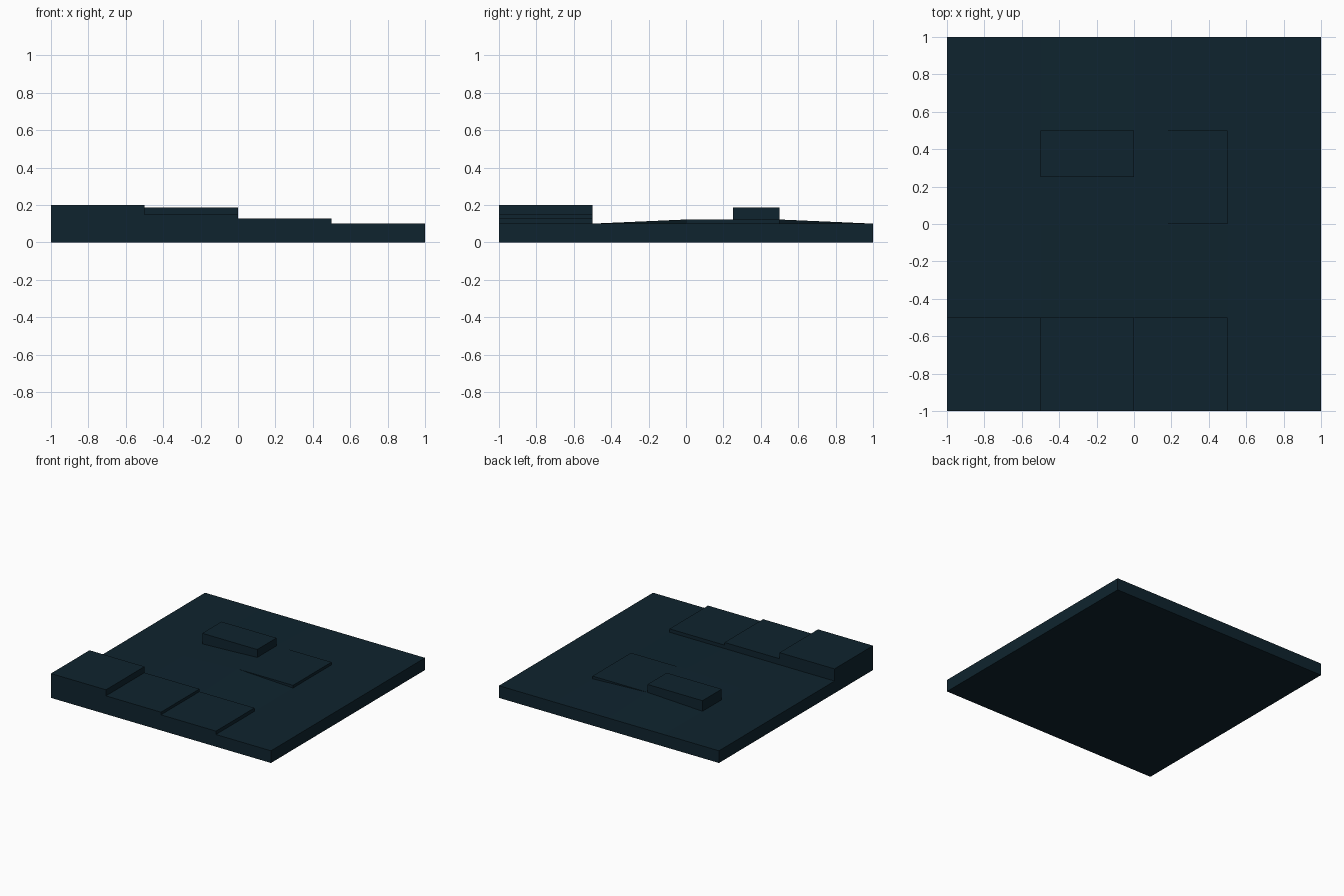
import bpy, bmesh

if "Cube" in bpy.data.objects:
    bpy.data.objects.remove(bpy.data.objects["Cube"])

# one dark slate colour for everything
slate = bpy.data.materials.new("dark slate blue")
slate.diffuse_color = (0.0046, 0.0174, 0.0275, 1)
slate.use_nodes = True
slate.node_tree.nodes["Principled BSDF"].inputs["Base Color"].default_value = slate.diffuse_color

BASE, HILL, CELL = 0.10, 0.122, 0.5
STEPS = {0: 0.20, 1: 0.15, 2: 0.128}      # front row terraces by column
RIDGE = {(2, 2), (2, 3)}                  # raised ground corners


def corner_height(i, j, ci, cj):
    """Height of grid corner (ci, cj) as seen by cell (i, j)."""
    if not (0 <= i < 4 and 0 <= j < 4):
        return 0.0
    if j == 0:
        return STEPS.get(i, BASE)
    if (i, j) == (2, 2):                  # flat raised tile
        return HILL
    return HILL if (ci, cj) in RIDGE else BASE


def add_face(bm, pts):
    unique = []
    for p in pts:
        if p not in unique:
            unique.append(p)
    if len(unique) > 2:
        bm.faces.new([bm.verts.new(p) for p in unique])


def finish(bm, name):
    bmesh.ops.remove_doubles(bm, verts=bm.verts, dist=1e-5)
    bmesh.ops.recalc_face_normals(bm, faces=bm.faces)
    mesh = bpy.data.meshes.new(name)
    bm.to_mesh(mesh)
    bm.free()
    mesh.materials.append(slate)
    ob = bpy.data.objects.new(name, mesh)
    bpy.context.collection.objects.link(ob)
    return ob


def point(ci, cj, z):
    return (-1 + ci * CELL, -1 + cj * CELL, z)


# ground: cell tops, walls where a neighbour is lower, and underside
bm = bmesh.new()
for i in range(4):
    for j in range(4):
        ring = [(i, j), (i + 1, j), (i + 1, j + 1), (i, j + 1)]
        sides = [(i, j - 1), (i + 1, j), (i, j + 1), (i - 1, j)]
        add_face(bm, [point(*c, corner_height(i, j, *c)) for c in ring])
        add_face(bm, [point(*c, 0.0) for c in reversed(ring)])
        for k, (ni, nj) in enumerate(sides):
            a, b = ring[k], ring[(k + 1) % 4]
            ha, hb = corner_height(i, j, *a), corner_height(i, j, *b)
            na, nb = corner_height(ni, nj, *a), corner_height(ni, nj, *b)
            if ha + hb > na + nb:
                add_face(bm, [point(*a, na), point(*b, nb),
                              point(*b, hb), point(*a, ha)])
finish(bm, "stepped_ground")

# low block standing on the slope
bm = bmesh.new()
bmesh.ops.create_cube(bm, size=1)
for v in bm.verts:
    v.co = (-0.25 + v.co.x * 0.5, 0.375 + v.co.y * 0.25,
            0.1435 + v.co.z * 0.087)
finish(bm, "low_block")
